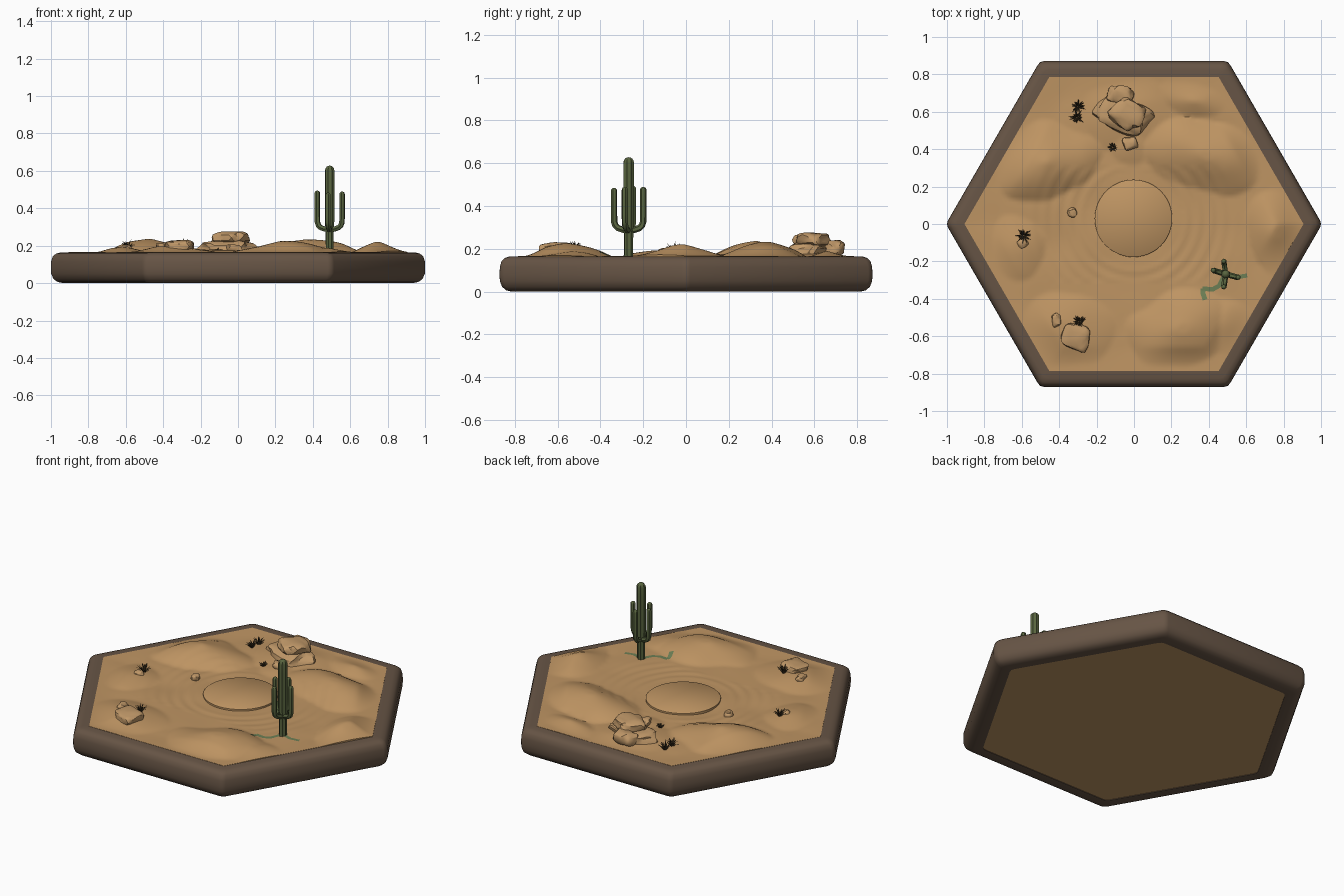
import bpy, bmesh, math, random
from mathutils import Vector, noise

if "Cube" in bpy.data.objects:
    bpy.data.objects.remove(bpy.data.objects["Cube"])

random.seed(4)


def mat(name, rgb):
    m = bpy.data.materials.new(name)
    m.diffuse_color = (*rgb, 1)
    m.use_nodes = True
    m.node_tree.nodes["Principled BSDF"].inputs["Base Color"].default_value = m.diffuse_color
    return m


SAND = mat("sand", (0.52, 0.30, 0.125))
RIM = mat("rim brown", (0.135, 0.09, 0.06))
ROCK = mat("sandstone", (0.53, 0.315, 0.14))
GREEN = mat("cactus green", (0.10, 0.13, 0.05))
STAIN = mat("pale green stain", (0.15, 0.21, 0.09))
DRY = mat("dry grass", (0.06, 0.04, 0.018))


def finish(bm, name, material, angle=40):
    bmesh.ops.recalc_face_normals(bm, faces=bm.faces)
    me = bpy.data.meshes.new(name)
    bm.to_mesh(me)
    bm.free()
    ob = bpy.data.objects.new(name, me)
    me.materials.append(material)
    bpy.context.collection.objects.link(ob)
    bpy.ops.object.select_all(action='DESELECT')
    ob.select_set(True)
    bpy.context.view_layer.objects.active = ob
    bpy.ops.object.shade_smooth_by_angle(angle=math.radians(angle))
    return ob


def bridge(bm, a, b):
    n = len(a)
    for i in range(n):
        bm.faces.new((a[i], a[(i + 1) % n], b[(i + 1) % n], b[i]))


# Hexagonal rim: a rounded profile (apothem, z) swept around six corners
def hex_loop(bm, apothem, z, soft=0.022):
    R, out = apothem / math.cos(math.pi / 6), []
    pts = [Vector((R * math.cos(k * math.pi / 3), R * math.sin(k * math.pi / 3), z)) for k in range(6)]
    for k in range(6):
        p, a, b = pts[k], pts[k - 1], pts[(k + 1) % 6]
        e0, e1 = p + (a - p).normalized() * soft, p + (b - p).normalized() * soft
        out += [bm.verts.new(q) for q in (e0, e0 * .25 + p * .5 + e1 * .25, e1)]
    return out


bm = bmesh.new()
profile = [(.77, 0), (.815, 0), (.84, .006), (.859, .022), (.87, .05), (.871, .08),
           (.87, .115), (.862, .143), (.848, .157), (.825, .164), (.77, .164)]
loops = [hex_loop(bm, a, z) for a, z in profile]
for i in range(len(loops)):
    bridge(bm, loops[i - 1], loops[i])
finish(bm, "hexagonal_rim", RIM)

# Dunes: x, y, half sizes, rotation, height
DUNES = [(-.47, .33, .27, .22, .3, .075), (.38, .37, .32, .20, -.4, .07),
         (.25, -.56, .30, .20, .2, .062), (.76, -.05, .17, .24, .3, .06),
         (-.36, -.56, .26, .20, -.2, .035), (-.05, .6, .28, .18, 0, .025),
         (-.62, -.12, .14, .18, .2, .03), (.5, -.55, .14, .16, .6, .03),
         (-.02, .43, .10, .10, 0, .015), (.32, .66, .2, .1, -.2, .03)]


def height(x, y):
    h = .162 + .007 * noise.noise((x * 5, y * 5, 1))
    for cx, cy, sx, sy, rot, amp in DUNES:
        dx, dy = x - cx, y - cy
        u = (dx * math.cos(rot) + dy * math.sin(rot)) / sx
        v = (-dx * math.sin(rot) + dy * math.cos(rot)) / sy
        d = math.hypot(u, v) + .25 * noise.noise((x * 4, y * 4, 7))
        t = max(0, min(1, 1.15 * (1 - d)))
        h = max(h, .162 + amp * t * (1.4 - .4 * t)) if t else h
    # wind ripples around the central disc
    r = math.hypot(x, y - .03)
    if .26 < r < .6 and abs(y) < .3:
        h += .002 * math.sin(r * 95) * min(1, (.6 - r) * 6)
    edge = max(abs(y), abs(x * .866 + y * .5), abs(x * .866 - y * .5))
    k = min(1, max(0, (.79 - edge) / .13))
    return .166 + (h - .166) * (.12 + .88 * k)


# Sand: triangular lattice over the hexagon, closed with walls and flat underside
bm = bmesh.new()
N, R = 48, .785 / math.cos(math.pi / 6)
grid = {}
for i in range(-N, N + 1):
    for j in range(-N, N + 1):
        if abs(i + j) <= N:
            x, y = (i + j / 2) * R / N, j * math.sqrt(.75) * R / N
            grid[i, j] = bm.verts.new((x, y, height(x, y)))
for (i, j) in grid:
    for tri in (((i, j), (i + 1, j), (i, j + 1)), ((i, j), (i, j + 1), (i - 1, j + 1))):
        if all(t in grid for t in tri):
            bm.faces.new([grid[t] for t in tri])
rim_edges = [e for e in bm.edges if e.is_boundary]
ext = bmesh.ops.extrude_edge_only(bm, edges=rim_edges)["geom"]
for v in ext:
    if isinstance(v, bmesh.types.BMVert):
        v.co.z = .003
bmesh.ops.contextual_create(bm, geom=[e for e in ext if isinstance(e, bmesh.types.BMEdge) and e.is_boundary])
finish(bm, "desert_sand", SAND, 35)

# Flat disc in the centre
bm = bmesh.new()
loops = []
for r, z in ((.207, .14), (.207, .172), (.202, .176)):
    loops.append([bm.verts.new((r * math.cos(a * math.pi / 24) - .003, r * math.sin(a * math.pi / 24) + .03, z))
                  for a in range(48)])
bridge(bm, loops[0], loops[1])
bridge(bm, loops[1], loops[2])
bm.faces.new(loops[2])
bm.faces.new(loops[0][::-1])
finish(bm, "centre_disc", SAND)


# Rocks: squared-off, weathered spheres (centre, half sizes, turn)
def rock(name, c, s, turn, seed):
    bm = bmesh.new()
    bmesh.ops.create_icosphere(bm, subdivisions=3, radius=1)
    for v in bm.verts:
        p = v.co.normalized()
        k = 1 + .3 * noise.noise(p * 1.3 + Vector((seed * 5.3, 0, 0)))
        q = [math.copysign(abs(a) ** .65, a) * k * b * .9 for a, b in zip(p, s)]
        q[2] = min(q[2], s[2] * .92 + .03 * q[0])
        v.co = (c[0] + q[0] * math.cos(turn) - q[1] * math.sin(turn),
                c[1] + q[0] * math.sin(turn) + q[1] * math.cos(turn), c[2] + q[2])
    finish(bm, name, ROCK, 30)


rock("big_rock_lower", (-.06, .585, .185), (.165, .10, .045), -.35, 1)
rock("big_rock_upper", (-.035, .59, .243), (.095, .085, .037), -.5, 2)
rock("big_rock_back", (-.07, .685, .20), (.075, .055, .045), -.3, 3)
rock("small_rock_by_big", (-.02, .43, .18), (.042, .038, .03), .2, 4)
rock("front_rock", (-.31, -.605, .195), (.085, .075, .038), -.4, 5)
rock("front_rock_small", (-.415, -.515, .185), (.03, .04, .03), .2, 6)
rock("left_rock", (-.595, -.105, .182), (.03, .028, .024), .5, 7)
rock("pebble", (-.33, .06, .172), (.026, .026, .022), .3, 8)


# Cactus: ribbed tubes with rounded tips
def ribbed_tube(bm, path, radii, ribs=8):
    prev, side = None, None
    for i, p in enumerate(path):
        d = (path[min(i + 1, len(path) - 1)] - path[max(i - 1, 0)]).normalized()
        side = Vector((.31, .95, 0)) if side is None else side
        side = (side - d * side.dot(d)).normalized()
        up = d.cross(side)
        n = ribs * 2
        ring = [bm.verts.new(p + (side * math.cos(k * math.tau / n) + up * math.sin(k * math.tau / n))
                             * radii[i] * (.84 if k % 2 else 1.04)) for k in range(n)]
        if prev:
            bridge(bm, prev, ring)
        else:
            bm.faces.new(ring[::-1])
        prev = ring
    bm.faces.new(prev)


def capped(path, r, tip_dir):
    radii, end = [r] * len(path), path[-1]
    path = list(path)
    for a in (25, 50, 70, 86):
        path.append(end + tip_dir * r * math.sin(math.radians(a)))
        radii.append(r * math.cos(math.radians(a)))
    return path, radii


bm = bmesh.new()
UP = Vector((0, 0, 1))
CX, CY = .49, -.268
path, radii = capped([Vector((CX, CY, z)) for z in (.13, .2, .27, .33, .45, .55, .603)], .025, UP)
radii[:3] = [.021, .021, .022]
ribbed_tube(bm, path, radii)
for deg, top in ((-15, .475), (98, .475), (163, .48), (262, .47)):
    out = Vector((math.cos(math.radians(deg)), math.sin(math.radians(deg)), 0))
    base = Vector((CX, CY, 0))
    pts = [(.01, .285), (.03, .29), (.05, .297), (.062, .308), (.068, .325), (.069, .36), (.069, .42), (.069, top)]
    path, radii = capped([base + out * d + UP * z for d, z in pts], .0145, UP)
    ribbed_tube(bm, path, radii, 6)
finish(bm, "cactus", GREEN, 60)


# Green stain on the sand: thin ribbons draped over the surface
def ribbon(bm, pts, w):
    pairs = []
    pts = [Vector(p) for p in pts]
    fine = [a.lerp(b, t / 4) for a, b in zip(pts, pts[1:]) for t in range(4)] + [pts[-1]]
    for i, p in enumerate(fine):
        d = (fine[min(i + 1, len(fine) - 1)] - fine[max(i - 1, 0)]).normalized()
        s = Vector((-d.y, d.x)) * w
        pairs.append([bm.verts.new((q.x, q.y, height(q.x, q.y) + .003)) for q in (p + s, p - s)])
    for a, b in zip(pairs, pairs[1:]):
        f = bm.faces.new((a[0], a[1], b[1], b[0]))
        f.normal_update()


bm = bmesh.new()
ribbon(bm, [(.48, -.28), (.455, -.33), (.42, -.35), (.365, -.345)], .012)
ribbon(bm, [(.37, -.345), (.368, -.37), (.38, -.405)], .013)
ribbon(bm, [(.50, -.27), (.55, -.285), (.605, -.275)], .011)
finish(bm, "green_stain", STAIN)


# Dry grass tufts: thin pointed blades fanning out from one point
def tuft(name, x, y, r):
    bm = bmesh.new()
    z = height(x, y) - .004
    for k in range(22):
        a = k * 2.4 + random.uniform(-.2, .2)
        lean = random.uniform(.35, 1) * r
        tall = random.uniform(.6, 1) * r * 1.25 * (1.25 - .6 * lean / r)
        d, s = Vector((math.cos(a), math.sin(a), 0)), Vector((-math.sin(a), math.cos(a), 0)) * .0035
        o = Vector((x, y, z)) + d * .005
        tip = bm.verts.new(o + d * lean + UP * tall)
        b = [bm.verts.new(o + q) for q in (s, -s, d * -.005)]
        mid = [bm.verts.new(o + d * lean * .45 + UP * tall * .65 + q) for q in (s, -s, d * -.004)]
        bridge(bm, b, mid)
        for i in range(3):
            bm.faces.new((mid[i], mid[(i + 1) % 3], tip))
    finish(bm, name, DRY)


for i, (x, y, r) in enumerate([(-.3, .63, .045), (-.305, .57, .042), (-.115, .41, .025),
                               (-.59, -.06, .045), (-.295, -.52, .045)]):
    tuft(f"grass_tuft_{i + 1}", x, y, r)
